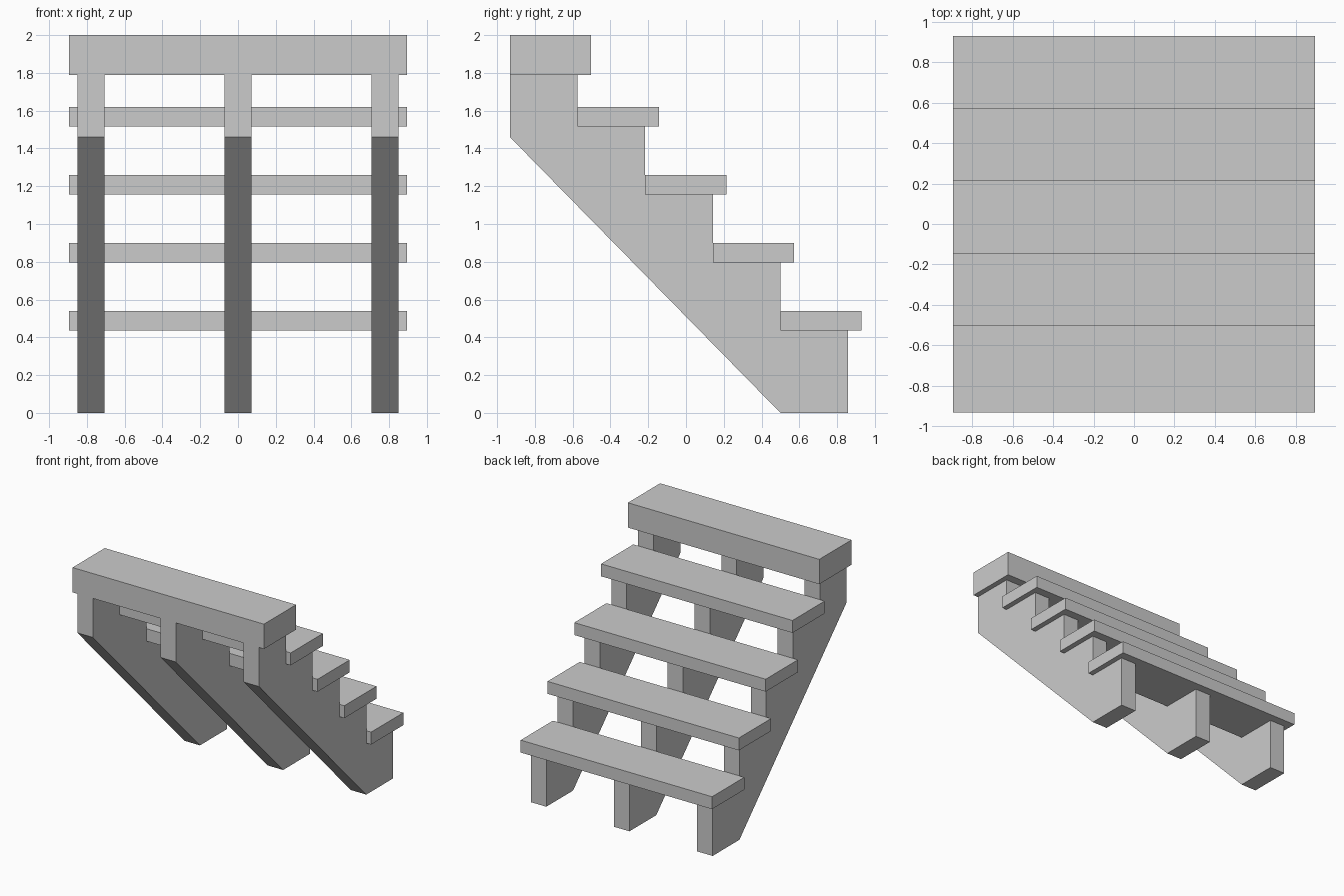
import bpy, bmesh

if "Cube" in bpy.data.objects:
    bpy.data.objects.remove(bpy.data.objects["Cube"])

RUN, RISE = 0.358, 0.36
STEPS = 5
BACK0, NOSE0 = 0.50, 0.93      # lowest tread, back and front edge
RISER0 = 0.858                 # front face of the stringer at the lowest step
REAR = BACK0 - RUN * (STEPS - 1)
HALF_W = 0.895


def extrude_profile(name, pts, x0, x1):
    """Extrude a (y, z) profile along x."""
    bm = bmesh.new()
    face = bm.faces.new([bm.verts.new((x0, y, z)) for y, z in pts])
    ext = bmesh.ops.extrude_face_region(bm, geom=[face])
    verts = [v for v in ext["geom"] if isinstance(v, bmesh.types.BMVert)]
    bmesh.ops.translate(bm, verts=verts, vec=(x1 - x0, 0, 0))
    bmesh.ops.recalc_face_normals(bm, faces=bm.faces[:])
    mesh = bpy.data.meshes.new(name)
    bm.to_mesh(mesh)
    bm.free()
    obj = bpy.data.objects.new(name, mesh)
    bpy.context.collection.objects.link(obj)
    return obj


# Underside and top height of each tread; the top one is a thicker landing
levels = [(0.435 + RISE * k, 0.54 + RISE * k) for k in range(STEPS - 1)]
levels.append((1.79, 2.0))

# Treads
for k, (z0, z1) in enumerate(levels):
    y0, y1 = BACK0 - RUN * k, NOSE0 - RUN * k
    name = "top_landing" if k == STEPS - 1 else f"tread_{k + 1}"
    extrude_profile(name, [(y0, z0), (y1, z0), (y1, z1), (y0, z1)], -HALF_W, HALF_W)

# Sawtooth stringers with a sloping underside
profile = [(BACK0, 0.0), (RISER0, 0.0)]
for k, (z0, _) in enumerate(levels):
    profile += [(RISER0 - RUN * k, z0), (RISER0 - RUN * (k + 1), z0)]
profile[-1] = (REAR, levels[-1][0])
profile.append((REAR, 1.46))

for side, x in (("left", -0.778), ("middle", 0.0), ("right", 0.778)):
    extrude_profile(f"{side}_stringer", profile, x - 0.072, x + 0.072)
